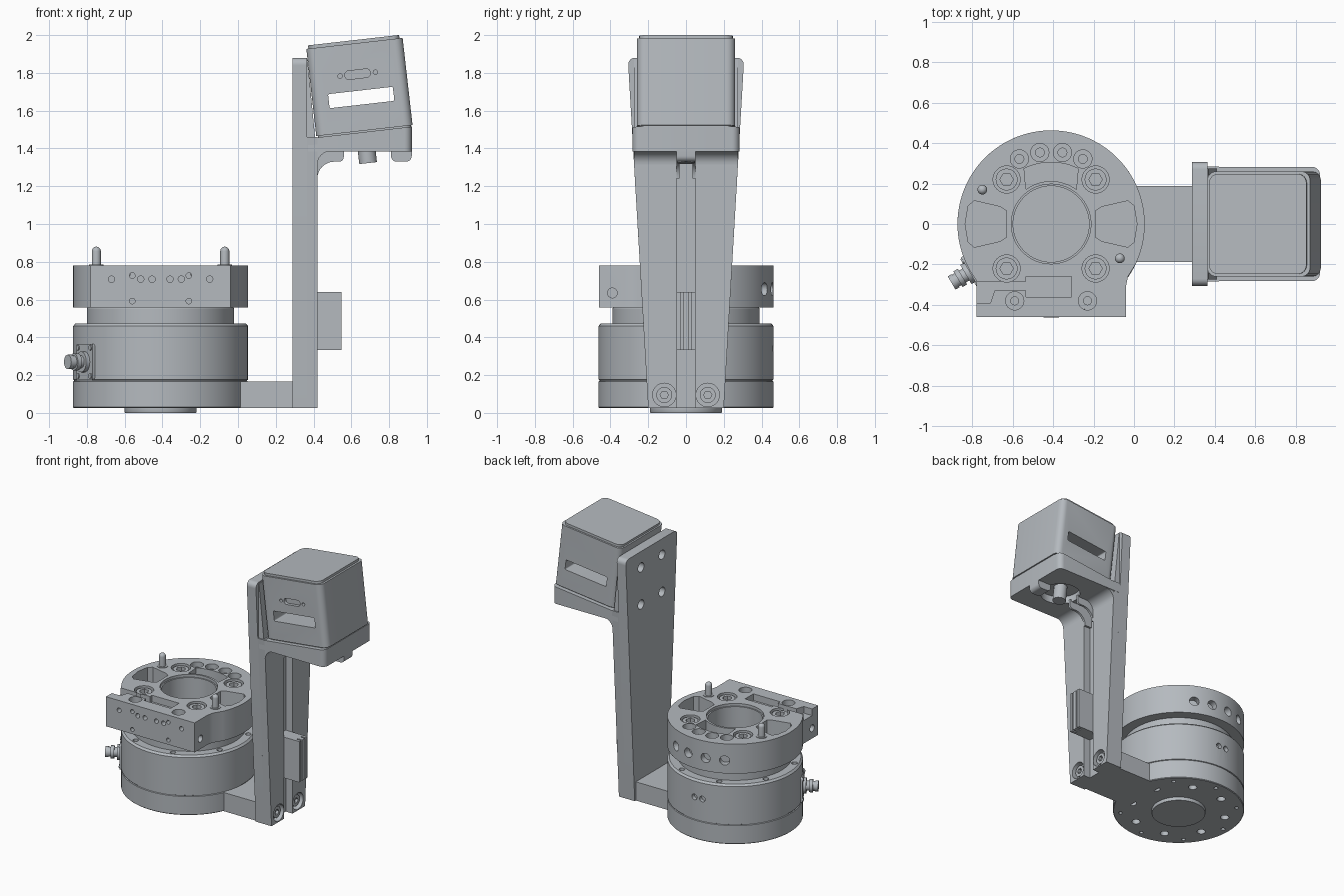
import bpy, bmesh, math
from mathutils import Matrix, Vector

cube = bpy.data.objects.get("Cube")
if cube:
    bpy.data.objects.remove(cube, do_unlink=True)

grey = bpy.data.materials.new("machined grey")
grey.use_nodes = True
grey.diffuse_color = (0.46, 0.49, 0.52, 1)
grey.node_tree.nodes["Principled BSDF"].inputs["Base Color"].default_value = grey.diffuse_color

CX = -0.41  # axis of the round base
R = 0.463


def finish(name, bm, matrix=None):
    bmesh.ops.remove_doubles(bm, verts=bm.verts, dist=1e-5)
    bmesh.ops.recalc_face_normals(bm, faces=bm.faces)
    mesh = bpy.data.meshes.new(name)
    bm.to_mesh(mesh)
    bm.free()
    mesh.materials.append(grey)
    ob = bpy.data.objects.new(name, mesh)
    bpy.context.collection.objects.link(ob)
    if matrix:
        ob.matrix_world = matrix
    return ob


def solid(name, pts, lo, hi, axis="z", matrix=None):
    """Extrude a flat outline along an axis."""
    place = {"z": lambda a, b: (a, b, lo), "y": lambda a, b: (a, lo, b), "x": lambda a, b: (lo, a, b)}[axis]
    step = Vector([hi - lo if axis == k else 0 for k in "xyz"])
    bm = bmesh.new()
    face = bm.faces.new([bm.verts.new(place(a, b)) for a, b in pts])
    new = bmesh.ops.extrude_face_region(bm, geom=[face])["geom"]
    bmesh.ops.translate(bm, vec=step, verts=[v for v in new if isinstance(v, bmesh.types.BMVert)])
    return finish(name, bm, matrix)


def lathe(name, profile, x=CX, y=0, steps=96):
    """Turn a radius and height profile about a vertical axis."""
    bm = bmesh.new()
    vs = [bm.verts.new((r, 0, z)) for r, z in profile]
    es = [bm.edges.new(pair) for pair in zip(vs, vs[1:])]
    bmesh.ops.spin(bm, geom=vs + es, axis=(0, 0, 1), cent=(0, 0, 0), angle=math.tau, steps=steps)
    return finish(name, bm, Matrix.Translation((x, y, 0)))


def arc(cx, cy, r, start, end, n):
    angles = [math.radians(start + (end - start) * i / n) for i in range(n + 1)]
    return [(cx + r * math.cos(t), cy + r * math.sin(t)) for t in angles]


def circle(cx, cy, r, n=32):
    return arc(cx, cy, r, 0, 360, n)[:-1]


def rrect(cx, cy, w, h, r):
    pts = []
    for i, (sx, sy) in enumerate([(1, 1), (-1, 1), (-1, -1), (1, -1)]):
        pts += arc(cx + sx * (w / 2 - r), cy + sy * (h / 2 - r), r, 90 * i, 90 * i + 90, 6)
    return pts


def box(name, x, y, z):
    return solid(name, [(x[0], y[0]), (x[1], y[0]), (x[1], y[1]), (x[0], y[1])], *z)


def aim(origin, direction):
    d = Vector(direction)
    return Matrix.Translation(origin) @ d.to_track_quat("Z", "Y").to_matrix().to_4x4()


def cut(target, *cutters):
    for c in cutters:
        m = target.modifiers.new("cut", "BOOLEAN")
        m.operation, m.object, m.solver = "DIFFERENCE", c, "EXACT"
        with bpy.context.temp_override(object=target, active_object=target):
            bpy.ops.object.modifier_apply(modifier=m.name)
        bpy.data.objects.remove(c, do_unlink=True)


def polar(r, deg):
    t = math.radians(deg)
    return CX + r * math.cos(t), r * math.sin(t)


def radial_hole(target, deg, z, r, depth):
    t = math.radians(deg)
    m = aim((*polar(R, deg), z), (math.cos(t), math.sin(t), 0))
    cut(target, solid("hole", circle(0, 0, r, 20), -depth, .05, matrix=m))


# Round base, seam and neck
base = lathe("base_body", [(0, 0), (.188, 0), (.19, .004), (.19, .025), (.458, .025), (R, .03), (R, .166), (.457, .169),
                           (.457, .173), (R, .176), (R, .46), (.45, .474), (0, .474)])
for i in range(8):
    cut(base, solid("hole", circle(*polar(.34, 22 + 45 * i), .03, 20), .0, .09),
        solid("hole", circle(*polar(.41, 45 * i), .015, 12), .0, .07),
        solid("screw_hole", circle(*polar(.42, 20 + 45 * i), .02, 16), .45, .5))
for deg in (88, 96):
    radial_hole(base, deg, .34, .022, .03)
lathe("neck", [(0, .46), (.39, .46), (.39, .552), (.385, .56), (0, .56)])

# Tool plate: disc with a square front block
TOP = .781
outline = arc(CX, 0, R, -25, 217, 80) + [(-.78, -.46), (-.04, -.46), (-.04, -.31), (-.03, -.26)]
plate = solid("tool_plate", outline, .558, TOP)
cut(plate, solid("bore", circle(CX, 0, .188, 64), .5, .9), solid("bore_lip", circle(CX, 0, .197, 64), TOP - .02, .9))
for s in (-1, 1):
    pocket = [(CX + s * a, b) for a, b in [(.22, -.065), (.25, -.085), (.38, -.115), (.41, -.09), (.425, 0),
                                          (.41, .09), (.38, .115), (.25, .085), (.22, .065)]]
    cut(plate, solid("side_pocket", pocket, TOP - .12, .9))
    cut(plate, solid("front_hole", circle(CX + s * .18, -.38, .045), TOP - .05, .9),
        solid("front_hole_core", circle(CX + s * .18, -.38, .02, 16), TOP - .12, .9))
slot = arc(CX, 0, .305, 64, 116, 16) + arc(CX, 0, .212, 126, 54, 16)
cut(plate, solid("rear_slot", slot, TOP - .1, .9))
cut(plate, solid("front_recess", [(-.80, -.39), (-.71, -.39), (-.69, -.33), (-.535, -.33), (-.535, -.36), (-.31, -.36),
                                  (-.31, -.26), (-.535, -.26), (-.535, -.285), (-.80, -.285)], TOP - .05, .9))
# Air ports on the rear rim, from above and from the side
for deg in (116, 99, 81, 64):
    cut(plate, solid("port", circle(*polar(.358, deg), .045), TOP - .04, .9),
        solid("port_core", circle(*polar(.358, deg), .022, 16), TOP - .1, .9))
    radial_hole(plate, deg, .655, .035, .05)
# Holes in the front and end faces of the block
for x in (-.67, -.515, -.455, -.36, -.30, -.15):
    cut(plate, solid("pin_hole", circle(x, .708, .017, 14), -.48, -.42, "y"))
for x, z in ((-.56, .727), (-.26, .727), (-.56, .592), (-.26, .592)):
    cut(plate, solid("pin_hole", circle(x, z, .015, 14), -.48, -.42, "y"))
for x in (-.78, -.04):
    cut(plate, solid("end_hole", circle(-.39, .635, .026, 18), x - .04, x + .04, "x"))

# Cap screws with hex sockets
for sx in (-1, 1):
    for sy in (-1, 1):
        x, y = CX + sx * .22, sy * .22
        cut(plate, solid("counterbore", circle(x, y, .067), TOP - .07, .9))
        screw = solid("cap_screw", circle(x, y, .054), TOP - .1, TOP - .01)
        cut(screw, solid("socket", circle(x, y, .033, 6), TOP - .05, .9))

# Locating pins with domed tips
for x, y in ((-.75, .17), (-.07, -.17)):
    solid("pin_collar", circle(x, y, .038), TOP - .02, TOP + .004)
    lathe("locating_pin", [(0, .76), (.024, .76), (.024, .856)] + arc(0, .856, .024, 15, 90, 5), x, y, 24)

# Angled cable connector
m = aim((CX, 0, .27), (-.86, -.51, 0))
solid("connector_plate", rrect(0, 0, .17, .19, .012), .40, .468, matrix=m)
for r, lo, hi in ((.055, .46, .49), (.034, .48, .56), (.045, .51, .535), (.038, .55, .572)):
    solid("connector_barrel", circle(0, 0, r, 24), lo, hi, matrix=m)
for sx in (-1, 1):
    for sy in (-1, 1):
        solid("connector_screw", circle(sx * .065, sy * .075, .014, 12), .46, .475, matrix=m)

# Foot joining base and arm
box("arm_foot", (-.1, .3), (-.187, .187), (.025, .166))


# Tapered arm: back plate and two rails with a channel between
def half(z):
    return .2 + .108 * (z - .03) / 1.85


backplate = solid("arm_plate", [(-half(.03), .025), (half(.03), .025), (half(1.84), 1.84)]
                  + arc(half(1.84) - .035, 1.845, .035, 0, 90, 6)
                  + arc(-half(1.84) + .035, 1.845, .035, 90, 180, 6) + [(-half(1.84), 1.84)], .288, .364, "x")
for y in (-.125, .125):
    for z in (1.48, 1.76):
        cut(backplate, solid("hole", circle(y, z, .035, 24), .2, .345, "x"))
solid("housing_mount", [(.35, 1.44), (.41, 1.44), (.368, 1.87), (.35, 1.87)], -.275, .275, "y")
for s in (-1, 1):
    rail = solid("arm_rail", [(s * .05, .025), (s * half(.03), .025), (s * half(1.46), 1.46), (s * .05, 1.46)], .36, .42, "x")
    cut(rail, solid("bolt_bore", circle(s * .115, .095, .062), .375, .5, "x"))
    bolt = solid("arm_bolt", circle(s * .115, .095, .042), .365, .405, "x")
    cut(bolt, solid("socket", circle(s * .115, .095, .022, 6), .385, .5, "x"))
    solid("shelf_fillet", [(.415, 1.39), (.415, 1.315)] + arc(.49, 1.315, .07, 180, 90, 10) + [(.49, 1.39)],
          s * .05, s * .276, "y")
    # Guide walls that carry the channel under the shelf
    solid("upper_guide", [(.36, 1.40), (.36, 1.24), (.42, 1.24)] + arc(.51, 1.24, .09, 180, 90, 8)
          + arc(.535, 1.355, .025, -90, 0, 5) + [(.56, 1.40)], s * .034, s * .051, "y")

# Cable block in the channel, and front tab
guide = box("cable_block", (.355, .547), (-.05, .05), (.332, .64))
for y in (-.022, .022):
    cut(guide, box("groove", (.51, .6), (y - .006, y + .006), (.3, .7)))
solid("front_guide", [(.81, 1.40)] + arc(.84, 1.36, .03, 180, 270, 5) + arc(.89, 1.36, .03, 270, 360, 5)
      + [(.92, 1.40)], -.05, .05, "y")

# Shelf with a sloped top
shelf = solid("shelf", [(.37, -.281), (.37, .281)] + arc(.88, .243, .04, 90, 0, 6) + arc(.88, -.243, .04, 0, -90, 6),
              1.385, 1.5)
for v in shelf.data.vertices:
    if v.co.z > 1.45:
        v.co.z = 1.457 + .115 * (v.co.x - .41)
cut(shelf, solid("lens_opening", circle(.68, 0, .14, 40), 1.3, 1.44))

# Tilted camera housing
tilt = Matrix.Translation((.643, 0, 1.725)) @ Matrix.Rotation(math.radians(-6.5), 4, "Y")
housing = solid("housing", rrect(0, 0, .513, .52, .045), -.232, .2325, matrix=tilt)
cut(housing, solid("window", rrect(.003, -.056, .345, .075, .008), -.4, .4, "y", tilt),
    solid("port_recess", rrect(-.002, .069, .135, .045, .02), -.4, -.235, "y", tilt))
for x in (-.095, .093):
    cut(housing, solid("screw_hole", circle(x, .069, .012, 14), -.4, -.235, "y", tilt))
solid("housing_seam", rrect(0, 0, .495, .5, .04), -.245, -.22, matrix=tilt)
solid("housing_lid", rrect(-.003, 0, .485, .495, .045), .23, .25, matrix=tilt)
solid("lens_post", circle(.0, 0, .047, 28), -.405, -.2, matrix=tilt)

# Smooth round surfaces, keep edges crisp
for ob in bpy.context.scene.objects:
    ob.select_set(ob.type == "MESH")
    if ob.type == "MESH":
        bpy.context.view_layer.objects.active = ob
bpy.ops.object.shade_smooth_by_angle(angle=math.radians(30))
